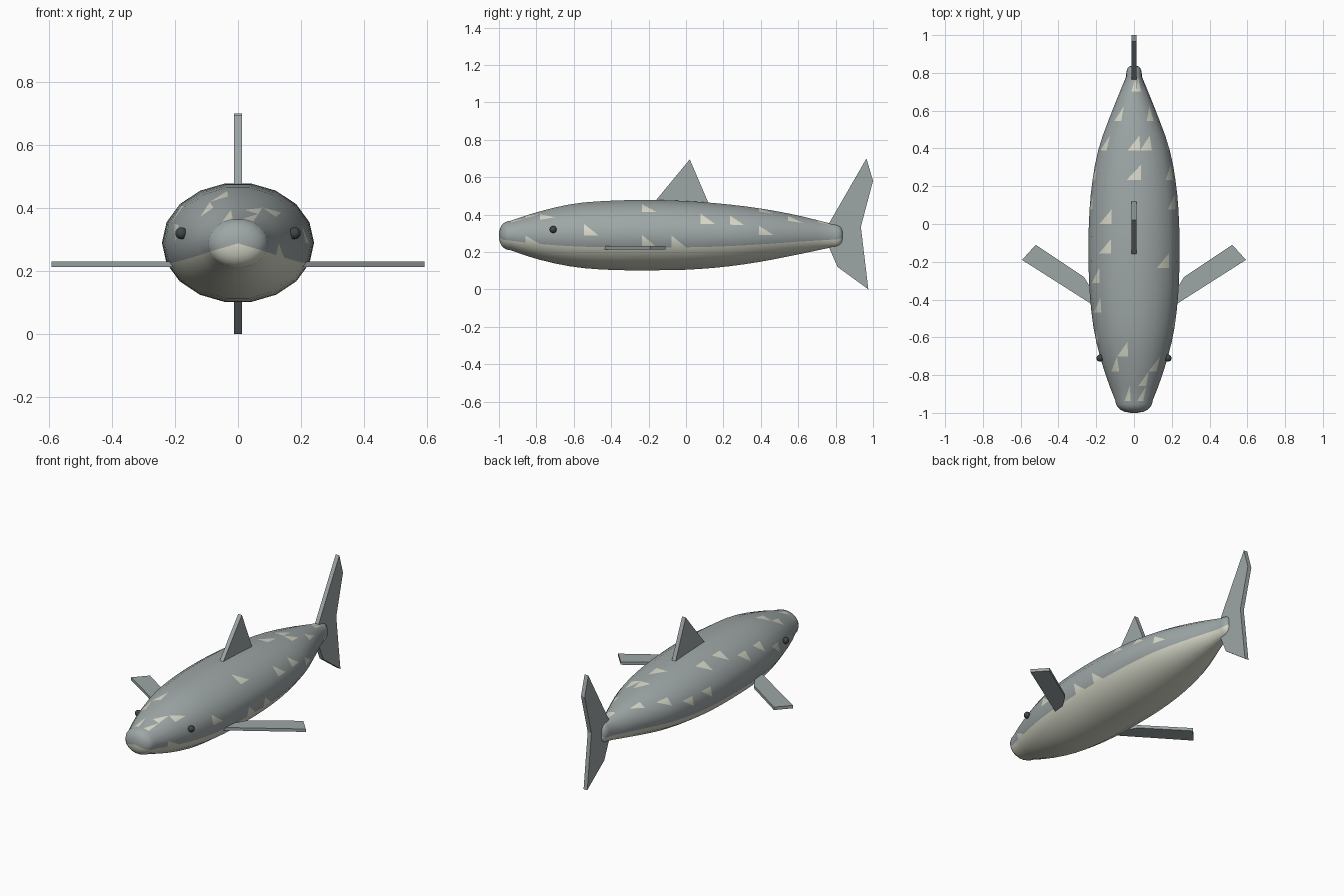
import bpy, bmesh, math

if "Cube" in bpy.data.objects:
    bpy.data.objects.remove(bpy.data.objects["Cube"])


def material(name, rgb):
    m = bpy.data.materials.new(name)
    m.diffuse_color = (*rgb, 1)
    m.use_nodes = True
    m.node_tree.nodes["Principled BSDF"].inputs["Base Color"].default_value = m.diffuse_color
    return m


SKIN = material("skin", (0.34, 0.38, 0.38))
PALE = material("pale", (0.68, 0.69, 0.58))
DARK = material("dark", (0.05, 0.06, 0.06))


def finish(bm, name, mats):
    bmesh.ops.recalc_face_normals(bm, faces=bm.faces[:])
    me = bpy.data.meshes.new(name)
    bm.to_mesh(me)
    bm.free()
    for m in mats:
        me.materials.append(m)
    ob = bpy.data.objects.new(name, me)
    bpy.context.collection.objects.link(ob)
    return ob


# Body profile: y, half width, top z, bottom z
PROFILE = [
    (-0.94, 0.097, 0.366, 0.210), (-0.80, 0.150, 0.412, 0.163),
    (-0.60, 0.205, 0.458, 0.120), (-0.40, 0.232, 0.474, 0.104),
    (-0.20, 0.241, 0.478, 0.102), (0.00, 0.239, 0.472, 0.105),
    (0.20, 0.224, 0.457, 0.120), (0.40, 0.187, 0.432, 0.148),
    (0.60, 0.115, 0.395, 0.187), (0.78, 0.042, 0.350, 0.225)]


def sample(y):
    """Smooth interpolation of the profile at y."""
    P = PROFILE
    i = max(j for j in range(len(P) - 1) if j == 0 or P[j][0] <= y)
    h = P[i + 1][0] - P[i][0]
    t = (y - P[i][0]) / h

    def slope(j, c):
        a, b = P[max(j - 1, 0)], P[min(j + 1, len(P) - 1)]
        return (b[c] - a[c]) / (b[0] - a[0])
    return [(2*t**3 - 3*t*t + 1) * P[i][c] + (t**3 - 2*t*t + t) * h * slope(i, c)
            + (3*t*t - 2*t**3) * P[i + 1][c] + (t**3 - t*t) * h * slope(i + 1, c)
            for c in (1, 2, 3)]


# Body: lofted 18-sided rings with rounded ends
N, STEP, K0, K1 = 18, 0.078, -12, 10
rings = []                      # (ring id, y, half width, top, bottom)
for end, length, power in ((K0, -0.064, 0.8), (K1, 0.058, 0.5)):
    w, top, bot = sample(end * STEP)
    mid, half = (top + bot) / 2, (top - bot) / 2
    for j in range(1, 6):
        a = j * math.radians(16.5)
        s = math.cos(a) ** power
        rings.append((None, end * STEP + length * math.sin(a), w * s,
                      mid + half * s, mid - half * s))
for k in range(K0, K1 + 1):
    rings.append((k, k * STEP, *sample(k * STEP)))
rings.sort(key=lambda r: r[1])

# Pale spots: single triangles at (ring, sector)
SPOTS = {(-3, 2), (1, 1), (3, 1), (5, 3), (5, 0), (-7, 0), (-3, -1 % N), (-1, -1 % N),
         (-11, -1 % N), (-11, 3), (3, 4), (5, 4), (9, 3), (7, 2), (-10, 2), (-12, 3),
         (-9, 5), (7, 6), (5, 7), (0, 6), (-2, 6), (-4, 7), (-6, 7), (-12, 5),
         (-10, 6), (9, 4), (1, 8), (3, 8), (-8, 8)}

bm = bmesh.new()
loops = []
for _, y, w, top, bot in rings:
    mid, h = (top + bot) / 2, (top - bot) / 2 / math.sin(math.radians(80))
    loops.append([bm.verts.new((w * math.cos(2 * math.pi * s / N), y,
                                mid + h * math.sin(2 * math.pi * s / N)))
                  for s in range(N)])
BELLY = range(10, 17)
for i in range(len(loops) - 1):
    for s in range(N):
        a, b = loops[i], loops[i + 1]
        n = (s + 1) % N
        f1 = bm.faces.new((a[s], b[s], a[n]))
        f2 = bm.faces.new((b[s], b[n], a[n]))
        f1.material_index = int(s in BELLY or (rings[i][0], s) in SPOTS)
        f2.material_index = int(s in BELLY)
for loop, y in ((loops[0], -1.0), (loops[-1], 0.838)):
    tip = bm.verts.new((0, y, sum(v.co.z for v in loop) / N))
    for s in range(N):
        f = bm.faces.new((loop[s], loop[(s + 1) % N], tip))
        f.material_index = int(s in BELLY)
for f in bm.faces:
    f.smooth = True
finish(bm, "body", [SKIN, PALE])


# Fins: flat outlines given thickness
def plate(name, pts, thick, place):
    bm = bmesh.new()
    lo, hi = [[bm.verts.new(place(u, v, d)) for u, v in pts]
              for d in (-thick / 2, thick / 2)]
    bm.faces.new(lo)
    bm.faces.new(hi)
    for i in range(len(pts)):
        j = (i + 1) % len(pts)
        bm.faces.new((lo[i], lo[j], hi[j], hi[i]))
    return finish(bm, name, [SKIN])


def upright(u, v, d):
    return (d, u, v)


plate("dorsal_fin", [(-0.17, 0.465), (0.02, 0.695), (0.125, 0.45)], 0.025, upright)
plate("tail_fin", [(0.76, 0.345), (0.965, 0.70), (1.0, 0.58), (0.935, 0.335),
                   (0.975, 0.0), (0.81, 0.12), (0.76, 0.235)], 0.025, upright)

for side, label in ((1, "right"), (-1, "left")):
    plate(label + "_side_fin",
          [(0.20, -0.44), (0.593, -0.19), (0.52, -0.11), (0.265, -0.28), (0.21, -0.37)],
          0.018, lambda u, v, d: (side * u, v, 0.222 + d))
    # Eyes
    bpy.ops.mesh.primitive_uv_sphere_add(segments=12, ring_count=8, radius=0.019,
                                         location=(side * 0.18, -0.71, 0.32))
    eye = bpy.context.object
    eye.name = label + "_eye"
    eye.data.materials.append(DARK)
    bpy.ops.object.shade_smooth()
